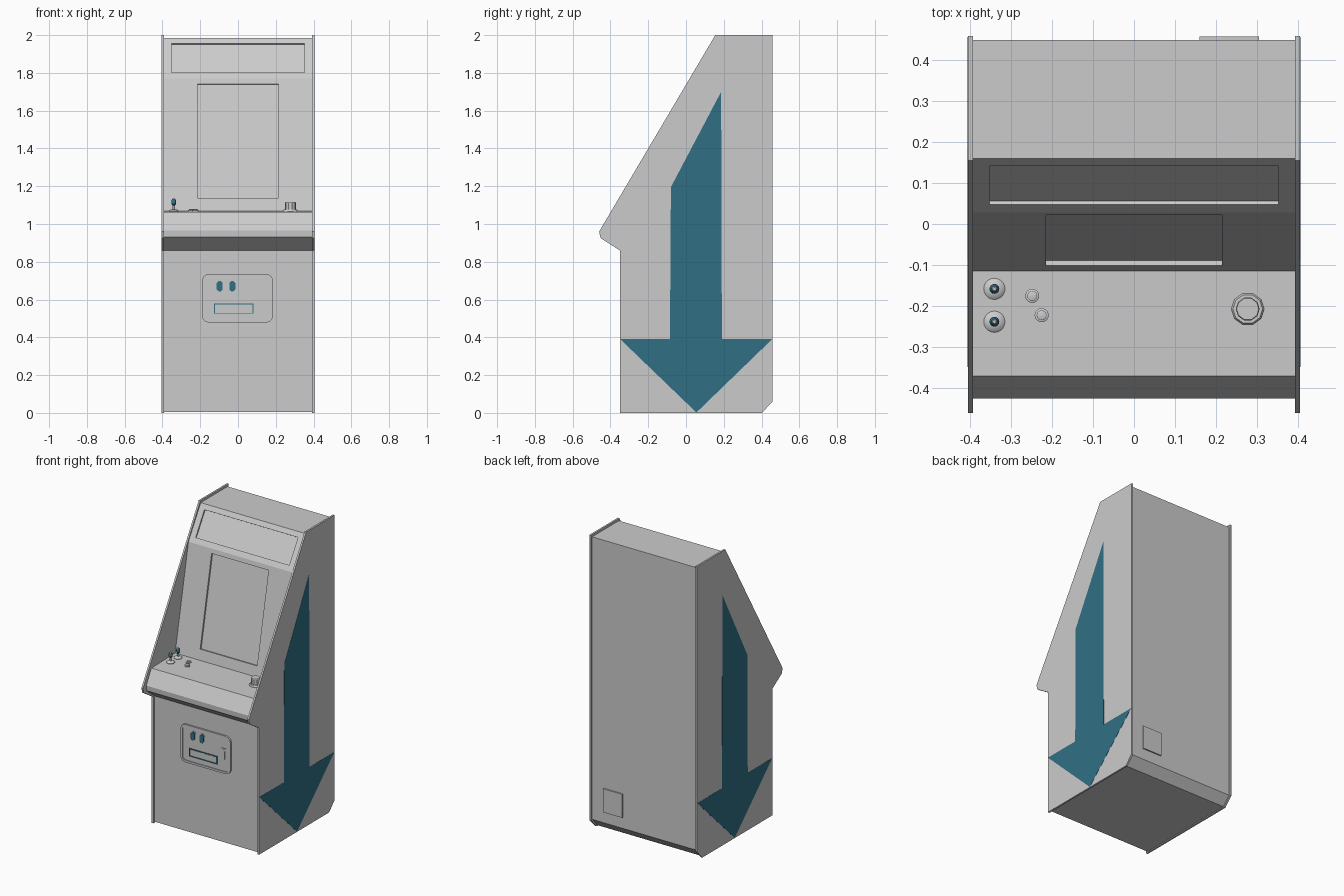
import bpy, bmesh
from math import sin, cos, pi, atan2, hypot
from mathutils import Matrix

if "Cube" in bpy.data.objects:
    bpy.data.objects.remove(bpy.data.objects["Cube"])

teal = bpy.data.materials.new("teal")
teal.diffuse_color = (0.03, 0.16, 0.23, 1)
teal.use_nodes = True
teal.node_tree.nodes["Principled BSDF"].inputs["Base Color"].default_value = teal.diffuse_color


def finish(name, bm, mat=None, smooth=False):
    bmesh.ops.recalc_face_normals(bm, faces=bm.faces)
    me = bpy.data.meshes.new(name)
    bm.to_mesh(me)
    bm.free()
    ob = bpy.data.objects.new(name, me)
    bpy.context.collection.objects.link(ob)
    if mat:
        me.materials.append(mat)
    if smooth:
        bpy.ops.object.select_all(action='DESELECT')
        ob.select_set(True)
        bpy.context.view_layer.objects.active = ob
        bpy.ops.object.shade_smooth_by_angle(angle=0.6)
    return ob


def prism(name, pts, a, b, axis='x', mat=None, rim=0, sink=0):
    """Extrude an outline along x (y,z points) or y (x,z points);
    optionally sink the face at a, leaving a rim."""
    bm = bmesh.new()
    put = (lambda p, t: (t, p[0], p[1])) if axis == 'x' else (lambda p, t: (p[0], t, p[1]))
    r0 = [bm.verts.new(put(p, a)) for p in pts]
    r1 = [bm.verts.new(put(p, b)) for p in pts]
    front = bm.faces.new(r0)
    bm.faces.new(r1[::-1])
    n = len(pts)
    for i in range(n):
        j = (i + 1) % n
        bm.faces.new((r0[i], r0[j], r1[j], r1[i]))
    if rim:
        bmesh.ops.recalc_face_normals(bm, faces=bm.faces)
        bmesh.ops.inset_region(bm, faces=[front], thickness=rim, use_even_offset=True)
        # a second, zero-gap step gives the rim an upright inner wall
        inner = bmesh.ops.extrude_discrete_faces(bm, faces=[front])['faces'][0]
        bmesh.ops.translate(bm, verts=inner.verts[:], vec=(0, sink, 0))
    return finish(name, bm, mat)


def rounded(x0, x1, z0, z1, r, n=3):
    pts = []
    for k, (cx, cz) in enumerate(((x1 - r, z1 - r), (x0 + r, z1 - r), (x0 + r, z0 + r), (x1 - r, z0 + r))):
        for i in range(n + 1):
            t = (k + i / n) * pi / 2
            pts.append((cx + r * cos(t), cz + r * sin(t)))
    return pts


def rect(x0, x1, z0, z1):
    return [(x0, z0), (x1, z0), (x1, z1), (x0, z1)]


def lathe(name, x, y, z, prof, seg=20, mat=None, smooth=True):
    """Turn a (radius, height) profile about a vertical axis."""
    bm = bmesh.new()
    rings = [[bm.verts.new((x + r * cos(2 * pi * i / seg), y + r * sin(2 * pi * i / seg), z + h))
              for i in range(seg)] for r, h in prof]
    for p, q in zip(rings, rings[1:]):
        for i in range(seg):
            j = (i + 1) % seg
            bm.faces.new((p[i], p[j], q[j], q[i]))
    bm.faces.new(rings[0][::-1])
    bm.faces.new(rings[-1])
    return finish(name, bm, mat, smooth)


# cabinet body between the side panels
body = prism("cabinet_body", [
    (-0.335, 0.006), (0.395, 0.006), (0.448, 0.065), (0.448, 1.985), (0.16, 1.985),
    (0.028, 1.77), (-0.115, 1.068), (-0.37, 1.063), (-0.425, 0.965), (-0.423, 0.93),
    (-0.335, 0.86)], -0.393, 0.393)


# recesses for the screen and the marquee, aligned to their slopes
def recess(name, half, p, q, z0, z1, depth):
    dy, dz = q[0] - p[0], q[1] - p[1]
    zm = (z0 + z1) / 2
    ym = p[0] + (zm - p[1]) * dy / dz
    bm = bmesh.new()
    bmesh.ops.create_cube(bm, size=1)
    size = Matrix.Diagonal((half * 2, depth * 2, (z1 - z0) * hypot(dy, dz) / dz, 1))
    bm.transform(Matrix.Translation((0, ym, zm)) @ Matrix.Rotation(-atan2(dy, dz), 4, 'X') @ size)
    cutter = finish(name, bm)
    cutter.hide_render = True
    cutter.hide_viewport = True
    mod = body.modifiers.new(name, 'BOOLEAN')
    mod.operation = 'DIFFERENCE'
    mod.solver = 'EXACT'
    mod.object = cutter


recess("screen_cutter", 0.214, (-0.115, 1.068), (0.028, 1.77), 1.137, 1.74, 0.012)
recess("marquee_cutter", 0.352, (0.028, 1.77), (0.16, 1.985), 1.802, 1.955, 0.010)

# side panels and their arrow decals
side = [(-0.35, 0), (0.402, 0), (0.458, 0.06), (0.458, 2), (0.155, 2),
        (-0.46, 0.96), (-0.452, 0.925), (-0.35, 0.86)]
arrow = [(0.186, 1.70), (-0.08, 1.195), (-0.085, 0.39), (-0.348, 0.39),
         (0.055, 0.002), (0.456, 0.39), (0.19, 0.39)]
for s, label in ((1, "right"), (-1, "left")):
    prism("side_panel_" + label, side, s * 0.392, s * 0.404)
    prism("side_arrow_" + label, arrow, s * 0.4035, s * 0.405, mat=teal)

# back access plate
prism("back_plate", rect(0.16, 0.305, 0.14, 0.30), 0.44, 0.457, 'y')

# coin door with raised frame
prism("coin_door", rounded(-0.19, 0.185, 0.478, 0.735, 0.035), -0.347, -0.33, 'y', rim=0.014, sink=0.006)
for i, x in enumerate((-0.097, -0.03)):
    prism(f"coin_bezel_{i}", rounded(x - 0.021, x + 0.021, 0.637, 0.703, 0.014, 1), -0.344, -0.335, 'y')
    prism(f"coin_button_{i}", rounded(x - 0.016, x + 0.016, 0.642, 0.698, 0.011, 1), -0.349, -0.335, 'y', teal)
prism("coin_return_frame", rect(-0.127, 0.083, 0.525, 0.58), -0.346, -0.335, 'y', teal, rim=0.005, sink=0.006)
prism("coin_return_flap", rect(-0.119, 0.075, 0.533, 0.572), -0.3425, -0.335, 'y')
prism("lock_plate", rect(0.112, 0.15, 0.63, 0.648), -0.345, -0.335, 'y')
prism("lock_handle", rect(0.124, 0.14, 0.575, 0.64), -0.347, -0.335, 'y')

# joysticks
for i, y in enumerate((-0.158, -0.238)):
    x, z = -0.34, 1.062
    lathe(f"joystick_base_{i}", x, y, z, [(0.026, 0), (0.026, 0.007), (0.018, 0.014), (0.008, 0.016)])
    lathe(f"joystick_shaft_{i}", x, y, z, [(0.006, 0.01), (0.006, 0.045)], 12)
    lathe(f"joystick_grip_{i}", x, y, z, [(0.006, 0.036), (0.012, 0.044), (0.012, 0.062), (0.007, 0.071)], 16, teal)
    lathe(f"joystick_cap_{i}", x, y, z, [(0.007, 0.070), (0.004, 0.074)], 12)

# push buttons
for i, (x, y) in enumerate(((-0.248, -0.175), (-0.225, -0.222))):
    lathe(f"button_ring_{i}", x, y, 1.062, [(0.017, 0), (0.017, 0.01), (0.013, 0.012)])
    lathe(f"button_cap_{i}", x, y, 1.062, [(0.012, 0), (0.012, 0.016), (0.010, 0.017)])

# spinner knob
lathe("spinner_base", 0.277, -0.207, 1.06, [(0.04, 0), (0.04, 0.01), (0.036, 0.016)], 10, smooth=False)
lathe("spinner_knob", 0.277, -0.207, 1.06, [(0.029, 0.01), (0.029, 0.052), (0.027, 0.057)], 10, smooth=False)
